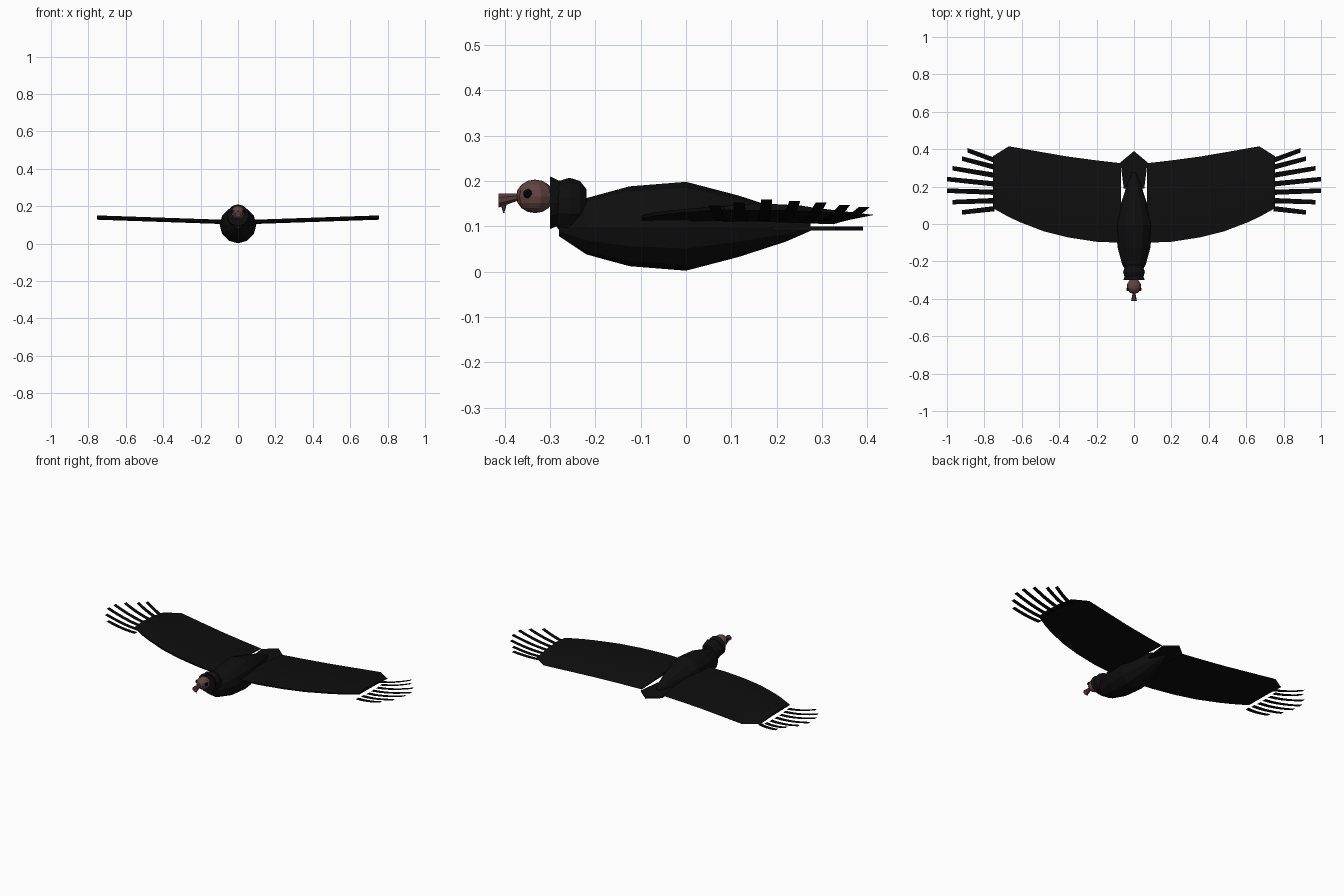
import bpy, bmesh, math
from mathutils import Matrix, Vector

if "Cube" in bpy.data.objects:
    bpy.data.objects.remove(bpy.data.objects["Cube"])


def material(name, rgb):
    m = bpy.data.materials.new(name)
    m.diffuse_color = (*rgb, 1)
    m.use_nodes = True
    m.node_tree.nodes["Principled BSDF"].inputs["Base Color"].default_value = m.diffuse_color
    return m


PLUMAGE = material("black plumage", (0.0045, 0.0045, 0.0045))
FLIGHT = material("dark flight feather", (0.002, 0.002, 0.002))
SKIN = material("bare skin", (0.12, 0.056, 0.052))
BEAK = material("beak brown", (0.095, 0.045, 0.043))
EYE = material("eye black", (0.002, 0.002, 0.002))


def make(name, bm, mat, mirror=False, recalc=True):
    if recalc:
        bmesh.ops.recalc_face_normals(bm, faces=bm.faces)
    me = bpy.data.meshes.new(name)
    bm.to_mesh(me)
    bm.free()
    me.materials.append(mat)
    ob = bpy.data.objects.new(name, me)
    bpy.context.collection.objects.link(ob)
    if mirror:
        ob.modifiers.new("mirror", 'MIRROR').use_mirror_merge = False
    return ob


def bridge(bm, rings):
    """Skin a list of closed vertex rings and cap both ends."""
    n = len(rings[0])
    for a, b in zip(rings, rings[1:]):
        for i in range(n):
            bm.faces.new((a[i], a[(i + 1) % n], b[(i + 1) % n], b[i]))
    bm.faces.new(rings[0])
    bm.faces.new(rings[-1][::-1])


def lathe_y(name, profile, mat, sides, turn=0.0):
    """Rings along y from (y, centre z, radius) entries."""
    bm = bmesh.new()
    rings = []
    for y, z, r in profile:
        angles = [2 * math.pi * (i + turn) / sides for i in range(sides)]
        rings.append([bm.verts.new((r * math.sin(a), y, z + r * math.cos(a)))
                      for a in angles])
    bridge(bm, rings)
    return make(name, bm, mat)


def ball(name, centre, size, mat, u, v, mirror=False):
    bm = bmesh.new()
    bmesh.ops.create_uvsphere(
        bm, u_segments=u, v_segments=v, radius=1,
        matrix=Matrix.Translation(centre) @ Matrix.Diagonal((*size, 1)))
    return make(name, bm, mat, mirror)


# Spindle body
lathe_y("body", [(-.28, .1, .022), (-.22, .1, .062), (-.125, .1, .088),
                 (0, .1, .098), (.115, .1, .068), (.22, .1, .034),
                 (.275, .1, .01)], PLUMAGE, 12)

# Neck ruff and flared collar
lathe_y("neck_ruff", [(-.295, .146, .035), (-.28, .146, .054), (-.257, .146, .061),
                      (-.234, .146, .054), (-.219, .146, .035)], PLUMAGE, 10)
lathe_y("collar", [(-.30, .152, .058), (-.268, .151, .044)], PLUMAGE, 12)

# Head, beak with hook, eyes
ball("head", (0, -.333, .166), (.038, .042, .037), SKIN, 10, 8)
lathe_y("beak", [(-.413, .157, .017), (-.365, .165, .007)], BEAK, 8, .5)
bm = bmesh.new()
bmesh.ops.create_cone(bm, cap_ends=True, segments=6, radius1=.001, radius2=.007,
                      depth=.02, matrix=Matrix.Translation((0, -.402, .139)))
make("beak_hook", bm, BEAK)
ball("eyes", (.033, -.349, .172), (.008, .01, .01), EYE, 8, 6, True)

# Flat pointed tail
bm = bmesh.new()
outline = [(-.055, .19), (.055, .19), (.072, .33), (0, .39), (-.072, .33)]
bridge(bm, [[bm.verts.new((x, y, z)) for x, y in outline] for z in (.091, .1)])
make("tail", bm, PLUMAGE)

# Wings: thin cambered sections as (x, leading y, trailing y)
stations = [(.07, -.1, .325), (.2, -.095, .34), (.35, -.072, .36), (.48, -.04, .382),
            (.61, .01, .405), (.67, .038, .415), (.755, .085, .362)]
section = [(0, -.004), (0, .004), (.25, .011), (.6, .006), (1, -.012),
           (.6, -.006), (.25, -.005)]
bm = bmesh.new()
rings = []
for x, lead, trail in stations:
    z = .114 + .026 * x / .755
    rings.append([bm.verts.new((x, lead + (trail - lead) * f, z + dz))
                  for f, dz in section])
bridge(bm, rings)
make("wings", bm, PLUMAGE, True)

# Fanned, upswept wingtip feathers: base x, base y, tip x, tip y, tip z
feathers = [(.745, .082, .92, .062, .146), (.75, .125, .97, .117, .152),
            (.755, .17, 1.0, .178, .159), (.755, .215, 1.0, .24, .156),
            (.755, .262, .97, .298, .152), (.75, .305, .92, .35, .147),
            (.73, .335, .89, .394, .143)]
bm = bmesh.new()
STEPS = 5
for bx, by, tx, ty, tz in feathers:
    prev = None
    for i in range(STEPS + 1):
        t = i / STEPS
        x = bx + (tx - bx) * t
        y = by + (ty - by) * t
        z = .112 + (tz - .112) * t ** 1.7
        w = .014 - .002 * t
        pair = [bm.verts.new((x, y - w, z)), bm.verts.new((x, y + w, z))]
        if prev:
            bm.faces.new((prev[0], pair[0], pair[1], prev[1]))
        prev = pair
make("wingtip_feathers", bm, FLIGHT, True, recalc=False)
